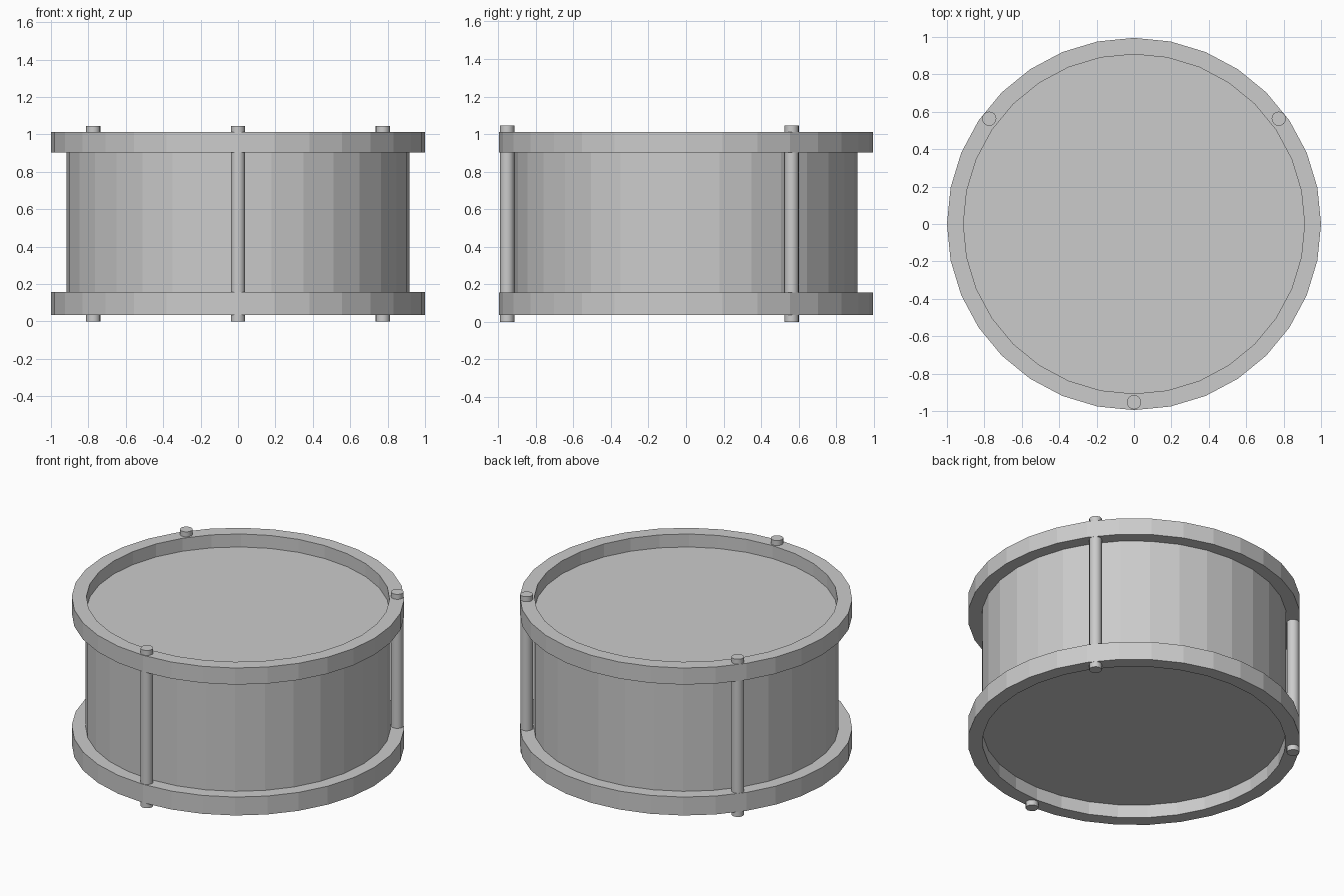
import bpy, bmesh
from math import sin, cos, pi

if "Cube" in bpy.data.objects:
    bpy.data.objects.remove(bpy.data.objects["Cube"])

SIDES = 32
Y_SCALE = 0.995


def lathe(name, profile, closed):
    """Spin an (r, z) profile about z; open profiles get end caps."""
    bm = bmesh.new()
    rings = [[bm.verts.new((r * cos(2 * pi * i / SIDES),
                            r * sin(2 * pi * i / SIDES) * Y_SCALE, z))
              for i in range(SIDES)] for r, z in profile]
    pairs = list(zip(rings, rings[1:]))
    if closed:
        pairs.append((rings[-1], rings[0]))
    else:
        bm.faces.new(rings[0])
        bm.faces.new(rings[-1])
    for a, b in pairs:
        for i in range(SIDES):
            j = (i + 1) % SIDES
            bm.faces.new((a[i], a[j], b[j], b[i]))
    bmesh.ops.recalc_face_normals(bm, faces=bm.faces)
    mesh = bpy.data.meshes.new(name)
    bm.to_mesh(mesh)
    bm.free()
    obj = bpy.data.objects.new(name, mesh)
    bpy.context.collection.objects.link(obj)
    return obj


def hoop(name, z0, z1):
    return lathe(name, [(0.912, z0), (1.0, z0), (1.0, z1), (0.912, z1)], True)


# Shell with the two drum heads, recessed inside the hoops
lathe("drum_shell", [(0.918, 0.122), (0.918, 0.926)], False)

# Hoops
hoop("bottom_hoop", 0.035, 0.157)
hoop("top_hoop", 0.902, 1.012)

# Tension rods running through both hoops
for name, x, y in (("front_rod", 0, -0.953),
                   ("back_left_rod", -0.774, 0.563),
                   ("back_right_rod", 0.774, 0.563)):
    bpy.ops.mesh.primitive_cylinder_add(vertices=16, radius=0.038, depth=1.045,
                                        location=(x, y, 0.5225))
    rod = bpy.context.object
    rod.name = name
    bpy.ops.object.shade_smooth_by_angle()
